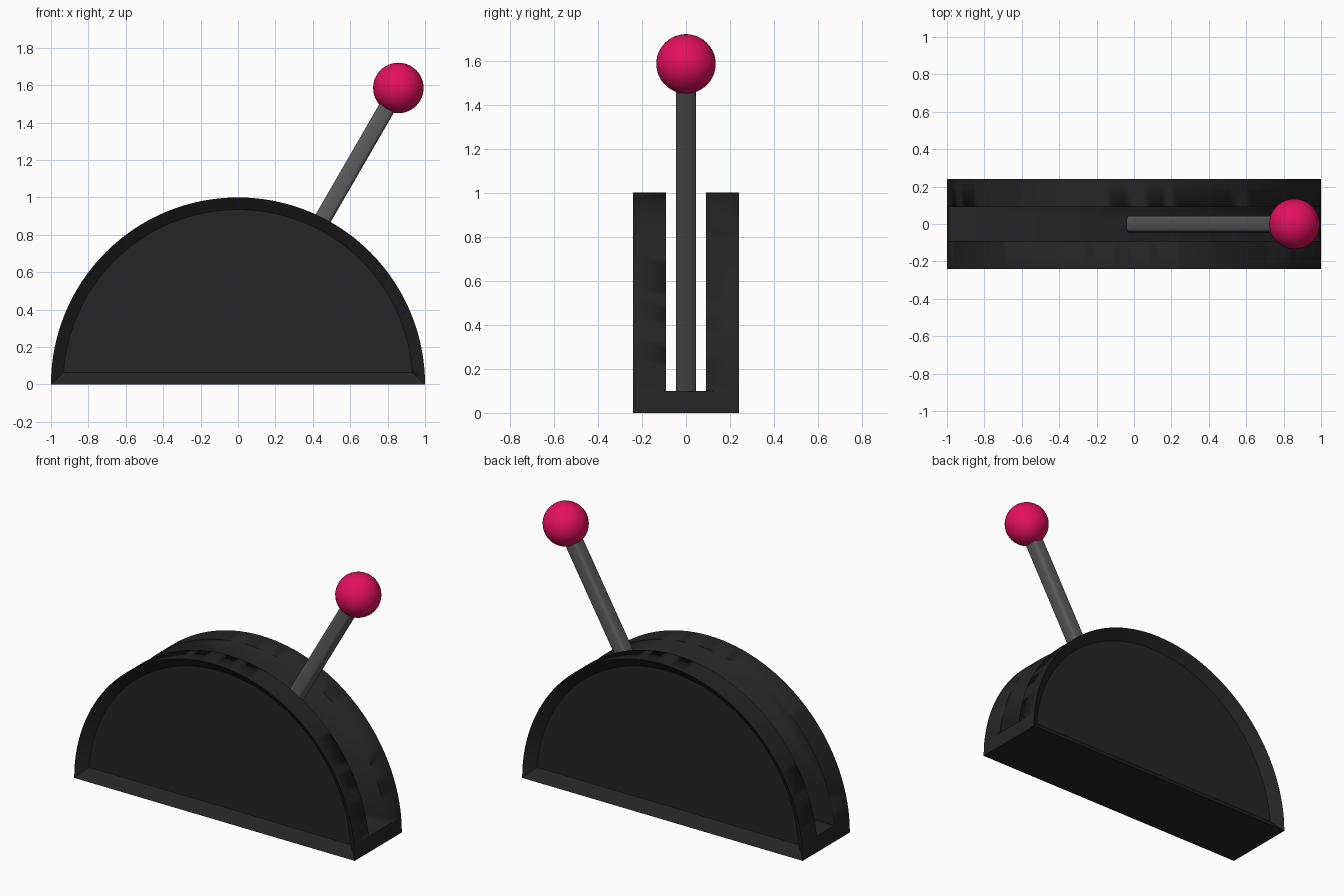
import bpy, bmesh, math
from mathutils import Vector, Matrix

if "Cube" in bpy.data.objects:
    bpy.data.objects.remove(bpy.data.objects["Cube"])


def material(name, rgb):
    m = bpy.data.materials.new(name)
    m.diffuse_color = (*rgb, 1)
    m.use_nodes = True
    m.node_tree.nodes["Principled BSDF"].inputs["Base Color"].default_value = m.diffuse_color
    return m


BLACK = material("black_housing", (0.018, 0.018, 0.018))
GREY = material("grey_metal", (0.108, 0.108, 0.108))
PINK = material("crimson_pink", (0.78, 0.005, 0.11))


def finish(name, bm, mat, angle=30):
    me = bpy.data.meshes.new(name)
    bmesh.ops.recalc_face_normals(bm, faces=bm.faces)
    bm.to_mesh(me)
    bm.free()
    ob = bpy.data.objects.new(name, me)
    bpy.context.collection.objects.link(ob)
    me.materials.append(mat)
    bpy.ops.object.select_all(action='DESELECT')
    ob.select_set(True)
    bpy.context.view_layer.objects.active = ob
    bpy.ops.object.shade_smooth_by_angle(angle=math.radians(angle))
    return ob


# housing: half-disc prism with recessed side panels
bm = bmesh.new()
N = 64
ring = [bm.verts.new((math.cos(math.pi * i / N), -0.24, math.sin(math.pi * i / N)))
        for i in range(N + 1)]
front = bm.faces.new(ring)
ext = bmesh.ops.extrude_face_region(bm, geom=[front], use_keep_orig=True)
bmesh.ops.translate(bm, verts=[v for v in ext["geom"] if isinstance(v, bmesh.types.BMVert)],
                    vec=(0, 0.48, 0))
bmesh.ops.recalc_face_normals(bm, faces=bm.faces)
caps = [f for f in bm.faces if abs(f.normal.y) > 0.9]
bmesh.ops.inset_individual(bm, faces=caps, thickness=0.065, depth=-0.055,
                           use_even_offset=True)
housing = finish("housing", bm, BLACK)

# slot for the lever, open along the whole arc
bm = bmesh.new()
bmesh.ops.create_cube(bm, size=1, matrix=Matrix.Translation((0, 0, 0.85))
                      @ Matrix.Diagonal((3, 0.18, 1.5, 1)))
cutter = finish("slot_cutter", bm, BLACK)
cutter.hide_render = True
mod = housing.modifiers.new("slot", 'BOOLEAN')
mod.operation = 'DIFFERENCE'
mod.solver = 'EXACT'
mod.object = cutter
bpy.context.view_layer.objects.active = housing
bpy.ops.object.modifier_apply(modifier="slot")
bpy.data.objects.remove(cutter)

# lever: bevelled square rod leaning 30 degrees from the slot floor
pivot = Vector((0, 0, 0.1))
lean = Matrix.Translation(pivot) @ Matrix.Rotation(math.radians(30), 4, 'Y')
LENGTH = 1.715
bm = bmesh.new()
bmesh.ops.create_cube(bm, size=1, matrix=Matrix.Translation((0, 0, 0.8))
                      @ Matrix.Diagonal((0.09, 0.09, 1.6, 1)))
sides = [e for e in bm.edges if abs(e.verts[0].co.z - e.verts[1].co.z) > 1]
bmesh.ops.bevel(bm, geom=sides, offset=0.02, segments=3, profile=0.5, affect='EDGES')
bm.transform(lean)
finish("lever_rod", bm, GREY, 40)

# ball knob at the lever tip
bm = bmesh.new()
bmesh.ops.create_uvsphere(bm, u_segments=40, v_segments=24, radius=0.135,
                          matrix=Matrix.Translation((0, 0, LENGTH)))
bm.transform(lean)
finish("ball_knob", bm, PINK, 60)
